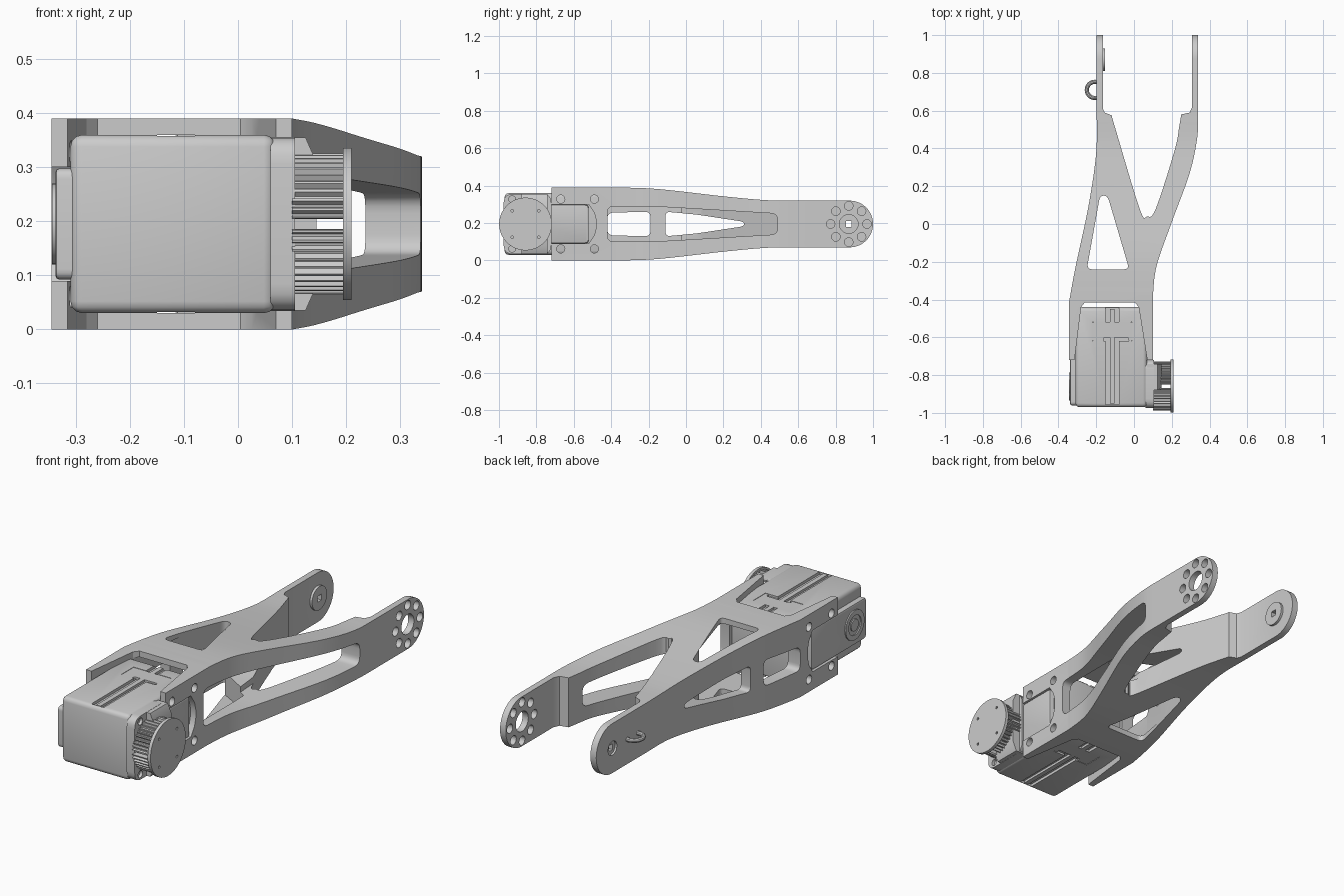
import bpy, bmesh, math
from mathutils import Vector

cube = bpy.data.objects.get("Cube")
if cube:
    bpy.data.objects.remove(cube, do_unlink=True)

grey = bpy.data.materials.new("satin_grey")
grey.use_nodes = True
grey.diffuse_color = (0.6, 0.6, 0.6, 1)
grey.node_tree.nodes["Principled BSDF"].inputs["Base Color"].default_value = (0.6, 0.6, 0.6, 1)
MID = 0.195  # height of the symmetry plane


def finish(name, bm):
    bmesh.ops.recalc_face_normals(bm, faces=bm.faces)
    mesh = bpy.data.meshes.new(name)
    bm.to_mesh(mesh)
    bm.free()
    mesh.materials.append(grey)
    ob = bpy.data.objects.new(name, mesh)
    bpy.context.scene.collection.objects.link(ob)
    return ob


def prism(name, pts, lo, hi, axis="z"):
    """Extrude a 2D outline: (x, y) along z, (y, z) along x, (x, z) along y."""
    place = {"z": lambda u, v, w: (u, v, w), "x": lambda u, v, w: (w, u, v),
             "y": lambda u, v, w: (u, w, v)}[axis]
    bm = bmesh.new()
    rings = [[bm.verts.new(place(u, v, w)) for u, v in pts] for w in (lo, hi)]
    for ring in rings:
        bm.faces.new(ring)
    for i in range(len(pts)):
        j = (i + 1) % len(pts)
        bm.faces.new((rings[0][i], rings[0][j], rings[1][j], rings[1][i]))
    return finish(name, bm)


def circle(cu, cv, r, n=32):
    return [(cu + r * math.cos(2 * math.pi * i / n), cv + r * math.sin(2 * math.pi * i / n)) for i in range(n)]


def rounded(pts, r, n=5):
    """Round every corner of an outline."""
    out = []
    for i, p in enumerate(pts):
        p, a, b = Vector(p), Vector(pts[i - 1]), Vector(pts[(i + 1) % len(pts)])
        s = p + (a - p).normalized() * min(r, (a - p).length * 0.45)
        e = p + (b - p).normalized() * min(r, (b - p).length * 0.45)
        for k in range(n + 1):
            t = k / n
            out.append(tuple(s * (1 - t) ** 2 + p * 2 * t * (1 - t) + e * t * t))
    return out


def rect(u0, u1, v0, v1):
    return [(u0, v0), (u1, v0), (u1, v1), (u0, v1)]


def smooth_path(pts, n=8):
    """Flowing curve through a few points."""
    p = [Vector(q) for q in [pts[0]] + pts + [pts[-1]]]
    out = []
    for a, b, c, d in zip(p, p[1:], p[2:], p[3:]):
        for k in range(n):
            t = k / n
            out.append(tuple(0.5 * (2 * b + (c - a) * t + (2 * a - 5 * b + 4 * c - d) * t * t
                                    + (3 * b - a - 3 * c + d) * t ** 3)))
    return out + [pts[-1]]


def carve(ob, tools, op="DIFFERENCE"):
    """Apply boolean tools, then discard them."""
    for t in tools:
        m = ob.modifiers.new("carve", "BOOLEAN")
        m.operation, m.solver, m.object = op, "EXACT", t
    bake(ob)
    for t in tools:
        bpy.data.objects.remove(t, do_unlink=True)


def bake(ob):
    bpy.context.view_layer.update()
    ev = ob.evaluated_get(bpy.context.evaluated_depsgraph_get())
    mesh = bpy.data.meshes.new_from_object(ev)
    ob.modifiers.clear()
    ob.data = mesh


def soften(ob, width, segments=3):
    m = ob.modifiers.new("soften", "BEVEL")
    m.width, m.segments, m.limit_method, m.angle_limit = width, segments, "ANGLE", math.radians(40)
    bake(ob)


# Forked link: plan outline crossed with side outline
left = smooth_path([(-0.345, -0.42), (-0.31, -0.23), (-0.24, 0.1), (-0.2, 0.38), (-0.198, 0.6)])
right = smooth_path([(0.1, -0.38), (0.12, -0.22), (0.2, 0.01), (0.295, 0.27), (0.335, 0.46), (0.34, 0.6)])
fork = smooth_path([(0.25, 0.58), (0.24, 0.52), (0.215, 0.39), (0.115, 0.08), (0.07, 0.04),
                    (0.03, 0.08), (-0.1, 0.51), (-0.118, 0.575)], 5)
seat = [(-0.315, -0.72), (-0.28, -0.44), (-0.26, -0.415), (0.005, -0.415), (0.025, -0.44), (0.07, -0.72)]
plan = ([(-0.345, -0.72)] + left + [(-0.198, 1), (-0.165, 1), (-0.165, 0.61), (-0.155, 0.59)]
        + fork[::-1] + [(0.295, 0.59), (0.308, 0.62), (0.308, 1), (0.34, 1)]
        + right[::-1] + [(0.1, -0.72)] + seat[::-1])
link = prism("forked_link", plan, 0, 2 * MID)

R, TIP = 0.125, 0.875
upper = [(-0.72, MID)] + smooth_path([(-0.36, MID), (-0.15, 0.187), (0.2, 0.148), (0.42, 0.128), (0.56, R)])
tip = [(TIP + R * math.sin(a), R * math.cos(a)) for a in (math.pi * i / 24 for i in range(25))]
side = [(y, MID + h) for y, h in upper + tip] + [(y, MID - h) for y, h in upper[::-1]]
carve(link, [prism("side_limit", side, -1, 1, "x")], "INTERSECT")


def mirrored(half):
    """Close a half outline about the middle height."""
    return [(y, MID + h) for y, h in half] + [(y, MID - h) for y, h in half[::-1]]


cavity = [(-0.285, -0.5), (-0.25, -0.2), (-0.19, 0.07), (-0.14, 0.07), (0.06, -0.04), (0.05, -0.5)]
openings = [
    prism("plan_triangle", rounded([(-0.25, -0.24), (-0.025, -0.24), (-0.14, 0.15), (-0.18, 0.15)], 0.03), -1, 1),
    prism("hollow", cavity, 0.03, 2 * MID - 0.03),
    prism("long_window", rounded(mirrored([(-0.42, 0.095), (-0.1, 0.09), (0.49, 0.055)]), 0.035), 0.03, 1, "x"),
    prism("square_window", rounded(mirrored([(-0.42, 0.06), (-0.19, 0.066)]), 0.03), -1, -0.15, "x"),
    prism("wedge_window", rounded(mirrored([(-0.11, 0.066), (0.06, 0.05), (0.31, 0.012)]), 0.025), -1, 0.06, "x"),
    prism("seat_slot", mirrored([(-0.8, 0.105), (-0.52, 0.105), (-0.49, 0.06), (-0.48, 0.02)]), -1, 1, "x"),
    prism("hub_bore", circle(0.87, MID, 0.05), 0.2, 1, "x"),
]
for k in range(8):
    a = math.pi * k / 4
    openings.append(prism("hub_hole", circle(0.87 + 0.097 * math.cos(a), MID + 0.097 * math.sin(a), 0.023, 16),
                          0.2, 1, "x"))
for y in (-0.67, -0.49):
    for s in (-1, 1):
        openings.append(prism("bolt_hole", circle(y, MID + s * 0.133, 0.022, 16), -1, 1, "x"))
carve(link, openings)

# Pivot boss on the plain tip, and the cable loop
boss = prism("pivot_boss", circle(0.87, MID, 0.06), -0.17, -0.153, "x")
square = rect(0.855, 0.885, MID - 0.015, MID + 0.015)
carve(boss, [prism("pivot_bore", square, -1, 1, "x")])
carve(link, [prism("pivot_bore", square, -1, -0.1, "x"),
             prism("pivot_sink", circle(0.87, MID, 0.035), -0.3, -0.188, "x")])
bpy.ops.mesh.primitive_torus_add(location=(-0.207, 0.71, MID), major_radius=0.043, minor_radius=0.011,
                                 major_segments=32, minor_segments=10)
loop = bpy.context.object
loop.name = "cable_loop"
loop.data.materials.append(grey)
carve(loop, [prism("loop_trim", rect(-0.18, 0, 0.5, 0.9), 0, 1)])

# Motor case with grooves and retaining clips above and below
case = prism("motor_case", rect(-0.31, 0.07, 0.03, 0.36), -0.97, -0.44, "y")
soften(case, 0.022)
carve(case, [prism("groove", rect(-0.15, -0.08, -0.955, -0.4), lo, hi)
             for lo, hi in ((0.346, 0.5), (-0.1, 0.044))])
carve(case, [prism("clip_pocket", rect(-0.22, -0.01, -0.62, -0.52), lo, hi)
             for lo, hi in ((0.35, 0.5), (-0.1, 0.04))])
for name, lo, hi in (("upper", 0.34, 0.358), ("lower", 0.032, 0.05)):
    prism(name + "_rib", rect(-0.127, -0.103, -0.95, -0.45), lo, hi)
    prism(name + "_clip", rounded([(-0.22, -0.62), (-0.16, -0.62), (-0.16, -0.6), (-0.03, -0.6), (-0.03, -0.62),
                                   (-0.01, -0.62), (-0.01, -0.52), (-0.22, -0.52)], 0.008), lo, hi)

# Side cheeks of the motor, seated in the link slots
cheek = prism("motor_cheeks", rounded(rect(-0.96, -0.52, 0.092, 0.298), 0.02), -0.338, 0.095, "x")
soften(cheek, 0.008, 2)
idler = prism("idler_ring", circle(-0.86, MID, 0.075), -0.344, -0.33, "x")
carve(idler, [prism("idler_bore", circle(-0.86, MID, 0.05), -1, 0, "x")])
prism("idler_hub", circle(-0.86, MID, 0.03), -0.343, -0.33, "x")

# Gearbox flange, with four bolt recesses
flange = prism("gearbox_flange", rounded(rect(-0.975, -0.72, 0.034, 0.356), 0.05), 0.06, 0.105, "x")
carve(flange, [prism("flange_hole", circle(y, MID + s * 0.133, 0.018, 16), 0.09, 1, "x")
               for y in (-0.93, -0.77) for s in (-1, 1)])
prism("gearbox_bridge", [(0.07, 0.035), (0.125, 0.035), (0.145, 0.08), (0.145, 0.31), (0.125, 0.355), (0.07, 0.355)],
      -0.88, -0.74, "y")

# Output horn: four toothed arcs under a cap
HY = -0.858
for k in range(4):
    outer, inner = [], []
    for i in range(41):
        a = math.pi / 2 * k + math.radians(5 + 2 * i)
        r = 0.131 if i % 4 < 2 else 0.121
        outer.append((HY + r * math.cos(a), MID + r * math.sin(a)))
        inner.append((HY + 0.105 * math.cos(a), MID + 0.105 * math.sin(a)))
    prism("horn_teeth", outer + inner[::-1], 0.1, 0.197, "x")
cap = prism("horn_cap", circle(HY, MID, 0.141, 64), 0.194, 0.21, "x")
carve(cap, [prism("cap_hole", circle(HY + 0.1 * math.cos(a), MID + 0.1 * math.sin(a), 0.007, 10), 0.2, 1, "x")
            for a in (math.pi * (0.25 + 0.5 * k) for k in range(4))])

# Smooth curved surfaces and keep creases crisp
bpy.ops.object.select_all(action="DESELECT")
for ob in bpy.context.scene.objects:
    if ob.type == "MESH":
        ob.select_set(True)
        bpy.context.view_layer.objects.active = ob
bpy.ops.object.shade_smooth_by_angle(angle=math.radians(30))
